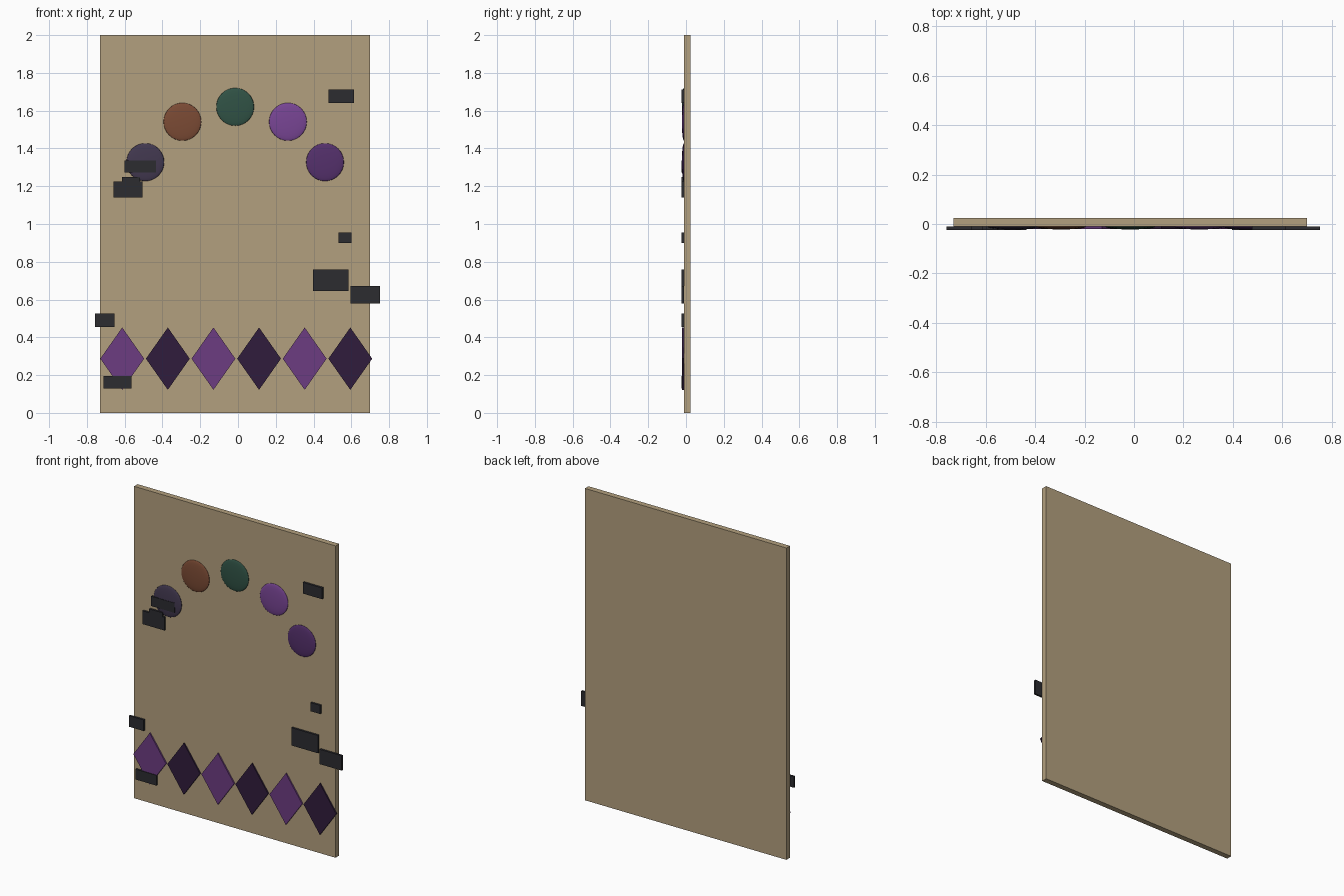
import bpy, bmesh, math

if "Cube" in bpy.data.objects:
    bpy.data.objects.remove(bpy.data.objects["Cube"])

def material(name, rgb):
    m = bpy.data.materials.new(name)
    m.diffuse_color = (*rgb, 1)
    m.use_nodes = True
    m.node_tree.nodes["Principled BSDF"].inputs["Base Color"].default_value = m.diffuse_color
    return m

def finish(bm, name, mat, smooth=False):
    bmesh.ops.recalc_face_normals(bm, faces=bm.faces)
    for f in bm.faces:
        f.smooth = smooth
    me = bpy.data.meshes.new(name)
    bm.to_mesh(me)
    bm.free()
    me.materials.append(mat)
    ob = bpy.data.objects.new(name, me)
    bpy.context.collection.objects.link(ob)
    return ob

def prism(name, outline, y0, y1, mat):
    """Extrude an (x, z) outline from y0 to y1."""
    bm = bmesh.new()
    face = bm.faces.new([bm.verts.new((x, y0, z)) for x, z in outline])
    ext = bmesh.ops.extrude_face_region(bm, geom=[face])
    for v in ext["geom"]:
        if isinstance(v, bmesh.types.BMVert):
            v.co.y = y1
    return finish(bm, name, mat)

def box(name, x0, x1, z0, z1, y0, y1, mat):
    return prism(name, [(x0, z0), (x1, z0), (x1, z1), (x0, z1)], y0, y1, mat)

FACE = -0.011   # front surface of the board
BACK = 0.025

# backing board
box("board", -0.73, 0.70, 0, 2, FACE, BACK, material("tan", (0.45, 0.35, 0.21)))

# arch of round, thin medallions
colors = [(0.055, 0.04, 0.08), (0.20, 0.07, 0.035), (0.03, 0.085, 0.06),
          (0.19, 0.06, 0.30), (0.09, 0.03, 0.15)]
for i, c in enumerate(colors):
    a = math.radians(31.6 * (i - 2))
    x, z = -0.015 + 0.533 * math.sin(a), 1.087 + 0.533 * math.cos(a)
    bm = bmesh.new()
    bmesh.ops.create_uvsphere(bm, u_segments=32, v_segments=16, radius=0.1)
    for v in bm.verts:
        v.co = (x + v.co.x, FACE + v.co.y * 0.11, z + v.co.z)
    finish(bm, f"medallion_{i + 1}", material(f"medallion_color_{i + 1}", c), True)

# row of alternating diamonds
light, dark = material("purple", (0.15, 0.045, 0.22)), material("dark_purple", (0.03, 0.012, 0.045))
for i in range(6):
    x, z, w, h = -0.613 + 0.2415 * i, 0.287, 0.116, 0.165
    prism(f"diamond_{i + 1}", [(x - w, z), (x, z - h), (x + w, z), (x, z + h)],
          -0.020, FACE, dark if i % 2 else light)

# scattered dark patches (x0, x1, z0, z1)
patches = [(.478, .613, 1.64, 1.712), (-.60, -.435, 1.272, 1.335), (-.613, -.52, 1.18, 1.25),
           (-.66, -.505, 1.14, 1.225), (.531, .60, .90, .955), (.396, .584, .644, .758),
           (.595, .753, .578, .673), (-.758, -.653, .456, .527), (-.711, -.563, .13, .196)]
charcoal = material("charcoal", (0.025, 0.025, 0.03))
for i, p in enumerate(patches):
    box(f"patch_{i + 1}", *p, -0.024, FACE, charcoal)
